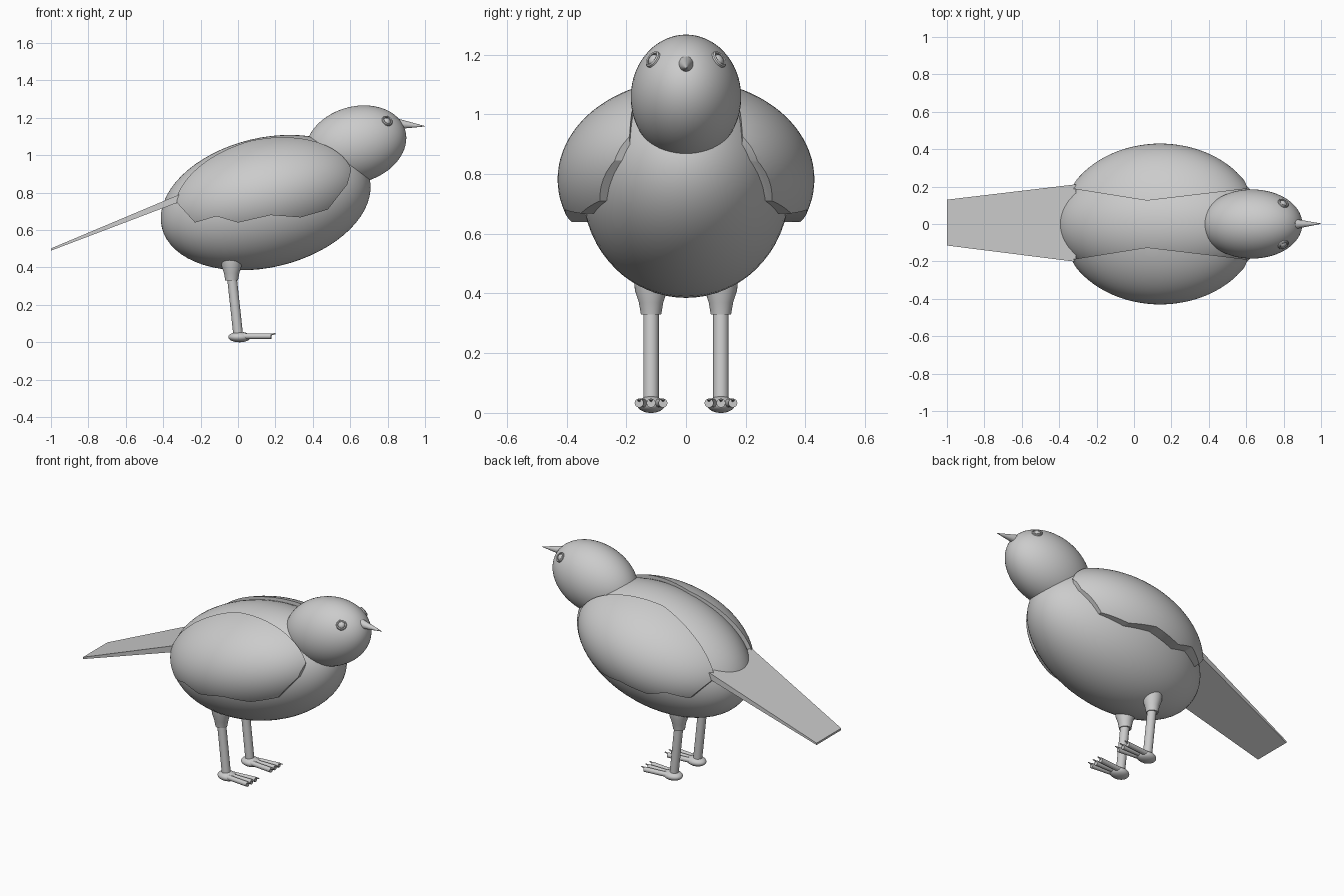
import bpy, bmesh
from math import radians, pi
from mathutils import Vector, Matrix

cube = bpy.data.objects.get("Cube")
if cube:
    bpy.data.objects.remove(cube, do_unlink=True)

grey = bpy.data.materials.new("plain_grey")
grey.use_nodes = True
grey.diffuse_color = (0.6, 0.6, 0.6, 1)
grey.node_tree.nodes["Principled BSDF"].inputs["Base Color"].default_value = (0.6, 0.6, 0.6, 1)


def make(name, bm, smooth=True):
    bmesh.ops.recalc_face_normals(bm, faces=bm.faces)
    mesh = bpy.data.meshes.new(name)
    bm.to_mesh(mesh)
    bm.free()
    mesh.materials.append(grey)
    obj = bpy.data.objects.new(name, mesh)
    bpy.context.scene.collection.objects.link(obj)
    if smooth:
        smooth_object(obj)
    return obj


def smooth_object(obj):
    bpy.ops.object.select_all(action='DESELECT')
    obj.select_set(True)
    bpy.context.view_layer.objects.active = obj
    bpy.ops.object.shade_smooth_by_angle(angle=radians(35))


def ellipsoid(name, centre, radii, pitch=0, segments=64):
    """Ellipsoid with its poles on the long axis, nose raised by pitch degrees."""
    bm = bmesh.new()
    bmesh.ops.create_uvsphere(bm, u_segments=segments, v_segments=segments // 2, radius=1)
    bm.transform(Matrix.Translation(centre) @ Matrix.Rotation(radians(-pitch), 4, 'Y')
                 @ Matrix.Diagonal((*radii, 1)) @ Matrix.Rotation(pi / 2, 4, 'Y'))
    return make(name, bm)


def rod(name, start, end, r1, r2, segments=24):
    start, end = Vector(start), Vector(end)
    axis = end - start
    bm = bmesh.new()
    bmesh.ops.create_cone(bm, cap_ends=True, segments=segments, radius1=r1, radius2=r2,
                          depth=axis.length)
    bm.transform(Matrix.Translation((start + end) / 2)
                 @ axis.to_track_quat('Z', 'Y').to_matrix().to_4x4())
    return make(name, bm)


def prism(name, points, offset):
    """Extrude a closed outline along offset."""
    bm = bmesh.new()
    face = bm.faces.new([bm.verts.new(p) for p in points])
    moved = bmesh.ops.extrude_face_region(bm, geom=[face])["geom"]
    bmesh.ops.translate(bm, vec=offset, verts=[v for v in moved if isinstance(v, bmesh.types.BMVert)])
    return make(name, bm, False)


def lathe(name, base, profile, segments=32):
    """Spin (radius, height) pairs about an upright axis through base."""
    bm = bmesh.new()
    verts = [bm.verts.new((r, 0, z)) for r, z in profile]
    edges = [bm.edges.new(pair) for pair in zip(verts, verts[1:])]
    bmesh.ops.spin(bm, geom=verts + edges, cent=(0, 0, 0), axis=(0, 0, 1),
                   angle=2 * pi, steps=segments)
    bmesh.ops.remove_doubles(bm, verts=bm.verts, dist=1e-5)
    bm.transform(Matrix.Translation(base))
    return make(name, bm)


# Body and head
ellipsoid("body", (0.148, 0, 0.747), (0.571, 0.346, 0.346), 13.5)
head_centre, head_radii, head_pitch = Vector((0.63, 0, 1.057)), (0.275, 0.185, 0.203), 16.5
ellipsoid("head", head_centre, head_radii, head_pitch)
rod("beak", (0.86, 0, 1.167), (1.0, 0.002, 1.155), 0.027, 0.001)

# Tail plate, tapering to the rear
bm = bmesh.new()
tail_near, tail_far = [[bm.verts.new((x, y, z)) for y, z in ((y1, z1), (y2, z1), (y2, z2), (y1, z2))]
                       for x, y1, y2, z1, z2 in ((-0.31, -0.202, 0.212, 0.752, 0.792),
                                                 (-1.0, -0.115, 0.13, 0.49, 0.502))]
bm.faces.new(tail_near)
bm.faces.new(tail_far)
for i in range(4):
    j = (i + 1) % 4
    bm.faces.new((tail_near[i], tail_near[j], tail_far[j], tail_far[i]))
make("tail", bm, False)

# Wings: a wide ellipsoid trimmed by a ragged lower hem and an angled inner edge
hem = [(-0.325, 0.745), (-0.23, 0.64), (-0.115, 0.674), (0.0, 0.64), (0.175, 0.68),
       (0.335, 0.668), (0.48, 0.71), (0.585, 0.845), (0.605, 0.92), (0.605, 1.4), (-0.325, 1.4)]
inner = [(-0.4, 0.2), (0.07, 0.125), (0.7, 0.2), (0.7, 0.7), (-0.4, 0.7)]
for side, s in (("left", 1), ("right", -1)):
    wing = ellipsoid(side + "_wing", (0.14, 0, 0.782), (0.545, 0.43, 0.318), 13.5, 96)
    cutters = [prism("hem_cutter", [(x, 0, z) for x, z in hem], (0, s, 0)),
               prism("inner_cutter", [(x, s * y, 0) for x, y in inner], (0, 0, 2))]
    bpy.context.view_layer.objects.active = wing
    for cutter in cutters:
        cutter.hide_render = True
        mod = wing.modifiers.new("trim", 'BOOLEAN')
        mod.operation, mod.solver, mod.object = 'INTERSECT', 'EXACT', cutter
        bpy.ops.object.modifier_move_to_index(modifier=mod.name, index=len(cutters) - 1)
    depsgraph = bpy.context.evaluated_depsgraph_get()
    trimmed = bpy.data.meshes.new_from_object(wing.evaluated_get(depsgraph))
    wing.modifiers.clear()
    wing.data = trimmed
    smooth_object(wing)
    for cutter in cutters:
        bpy.data.objects.remove(cutter, do_unlink=True)

# Eyes: a small dome inside a raised ring, lying on the head surface
turn = Matrix.Rotation(radians(-head_pitch), 3, 'Y')
for side, s in (("left", 1), ("right", -1)):
    local = turn.transposed() @ (Vector((0.797, s * 0.11, 1.183)) - head_centre)
    local /= sum((c / r) ** 2 for c, r in zip(local, head_radii)) ** 0.5
    normal = turn @ Vector([c / r ** 2 for c, r in zip(local, head_radii)])
    seat = head_centre + turn @ local
    place = Matrix.Translation(seat) @ normal.to_track_quat('Z', 'Y').to_matrix().to_4x4()
    for part, profile in (("eye", [(0.019, -0.01), (0.019, 0.002), (0.014, 0.008), (0.007, 0.011), (0, 0.012)]),
                          ("eye_ring", [(0.031, -0.01), (0.03, 0.004), (0.026, 0.008),
                                        (0.021, 0.006), (0.019, -0.01)])):
        lathe(side + "_" + part, (0, 0, 0), profile).data.transform(place)

# Legs and feet
for side, s in (("left", 1), ("right", -1)):
    y = s * 0.117
    lathe(side + "_thigh", (-0.034, y, 0), [(0, 0.33), (0.034, 0.33), (0.041, 0.37), (0.054, 0.41),
                                            (0.057, 0.44), (0.04, 0.47), (0, 0.48)])
    rod(side + "_shank", (-0.034, y, 0.36), (0.002, y, 0.03), 0.026, 0.026)
    ellipsoid(side + "_foot", (0.008, y, 0.028), (0.06, 0.047, 0.028), 0, 32)
    for name, spread in (("outer", 1), ("middle", 0), ("inner", -1)):
        toe_y = y + s * spread * 0.04
        rod(f"{side}_{name}_toe", (0.02, y + s * spread * 0.025, 0.033), (0.178, toe_y, 0.033), 0.015, 0.015, 16)
        rod(f"{side}_{name}_claw", (0.17, toe_y, 0.041), (0.2, toe_y, 0.046), 0.006, 0.003, 8)
